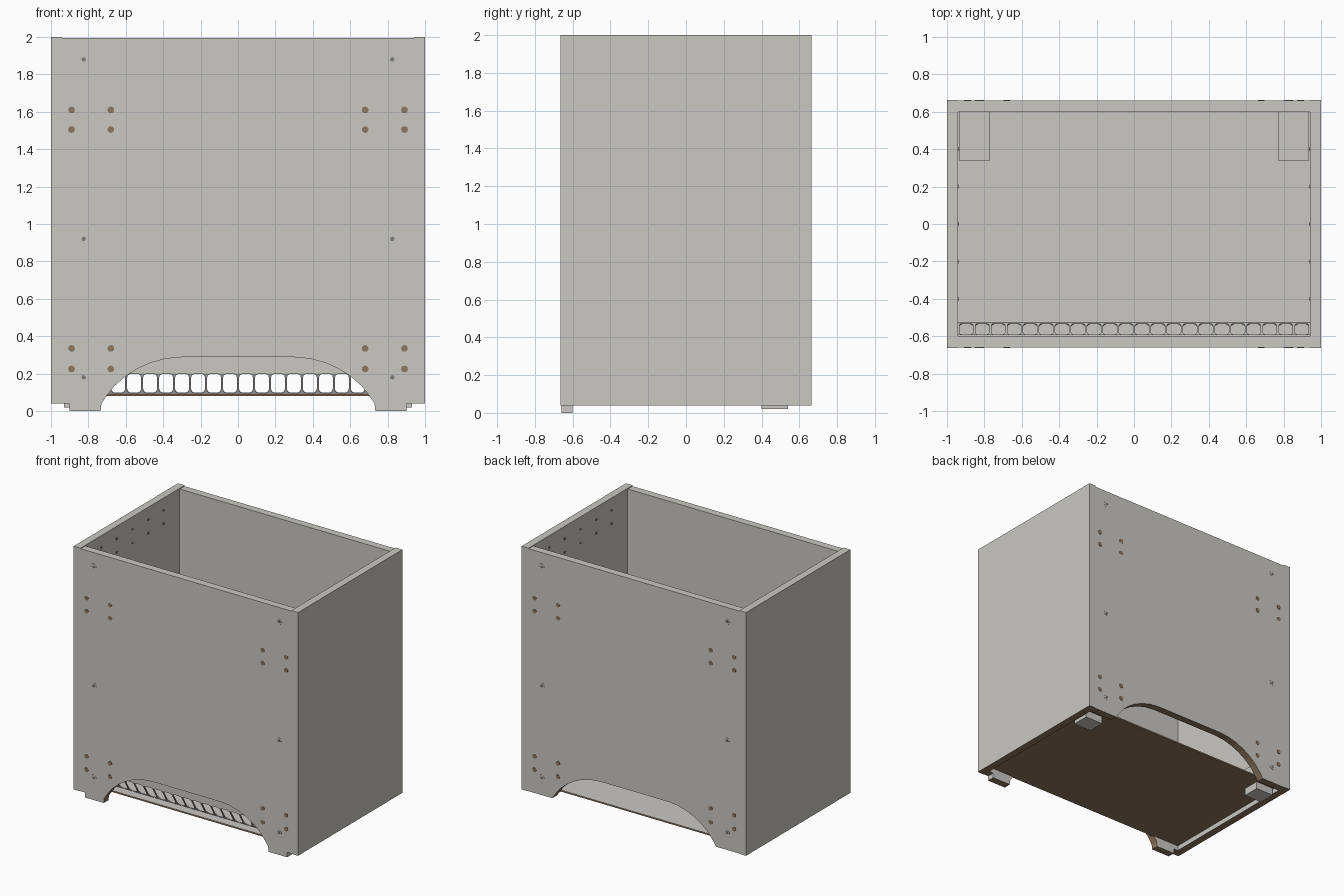
import bpy, bmesh, math
from mathutils import Vector

cube = bpy.data.objects.get("Cube")
if cube:
    bpy.data.objects.remove(cube, do_unlink=True)


def make_mat(name, rgb):
    m = bpy.data.materials.new(name)
    m.use_nodes = True
    m.diffuse_color = (*rgb, 1)
    m.node_tree.nodes["Principled BSDF"].inputs["Base Color"].default_value = (*rgb, 1)
    return m


GREY = make_mat("warm grey laminate", (0.59, 0.58, 0.54))
BROWN = make_mat("bare brown board", (0.27, 0.185, 0.12))
DARK = make_mat("dark screw metal", (0.2, 0.2, 0.19))


def finish(name, bm, mats, rule=None):
    bmesh.ops.recalc_face_normals(bm, faces=bm.faces[:])
    bm.normal_update()
    if rule:
        for f in bm.faces:
            f.material_index = int(rule(f))
    me = bpy.data.meshes.new(name)
    bm.to_mesh(me)
    bm.free()
    for m in mats:
        me.materials.append(m)
    ob = bpy.data.objects.new(name, me)
    bpy.context.collection.objects.link(ob)
    return ob


def underside(f):
    return f.normal.z < -0.05


def cut_edge(f):
    inner = abs(f.calc_center_median().x) < 0.85
    return underside(f) or (inner and abs(f.normal.x) > 0.5)


def box(name, x, y, z, rule=underside):
    bm = bmesh.new()
    bmesh.ops.create_cube(bm, size=1)
    for v in bm.verts:
        v.co = Vector([(a + b) / 2 + c * (b - a) for (a, b), c in zip((x, y, z), v.co)])
    return finish(name, bm, (GREY, BROWN), rule)


def arched_panel(name, half, y0, y1):
    """Mirror a half outline and extrude it through the board thickness."""
    bm = bmesh.new()
    outline = half + [(-x, z) for x, z in reversed(half)]
    face = bm.faces.new([bm.verts.new((x, y0, z)) for x, z in outline])
    ext = bmesh.ops.extrude_face_region(bm, geom=[face])["geom"]
    for v in ext:
        if isinstance(v, bmesh.types.BMVert):
            v.co.y = y1
    return finish(name, bm, (GREY, BROWN), cut_edge)


def discs(name, centres, axis, radius, mat, sides=12, depth=0.004):
    """A set of thin round plates centred on a board surface."""
    bm = bmesh.new()
    turn = Vector(axis).to_track_quat("Z", "Y").to_matrix().to_4x4()
    for c in centres:
        m = turn.copy()
        m.translation = c
        bmesh.ops.create_cone(bm, cap_ends=True, segments=sides, radius1=radius,
                              radius2=radius, depth=depth, matrix=m)
    return finish(name, bm, (mat,))


# Main boards
BASE, TOP = 0.04, 2.0
arch = [(0.73, 0.04), (0.7, 0.085), (0.66, 0.135), (0.6, 0.187), (0.54, 0.225),
        (0.47, 0.257), (0.39, 0.279), (0.3, 0.288)]
edge = [(0.94, TOP - 0.006), (0.94, BASE)]
foot = [(0.9, BASE), (0.9, 0), (0.735, 0)]
arched_panel("front_panel", edge + foot + arch, -0.66, -0.6)
arched_panel("back_panel", edge + arch, 0.6, 0.66)
for side, s in (("left", 1), ("right", -1)):
    box(side + "_side_panel", sorted((s * 0.94, s)), (-0.664, 0.664), (BASE, TOP))
    # Rear corner supports under and above the floor
    box(side + "_corner_support", sorted((s * 0.77, s * 0.935)), (0.34, 0.6), (0.1, 0.25))
    box(side + "_rear_foot", sorted((s * 0.77, s * 0.93)), (0.4, 0.54), (0.02, 0.08),
        rule=lambda f: False)
    # Rows of small holes on the inner side faces
    pins = [(s * 0.939, -0.4 + 0.2 * i, z) for i in range(5) for z in (1.9, 1.79)]
    discs(side + "_shelf_pin_holes", pins, (1, 0, 0), 0.011, DARK, 8)
box("floor_panel", (-0.94, 0.94), (-0.61, 0.6), (0.08, 0.092),
    rule=lambda f: f.normal.z < 0.5)

# Fixing holes and screws on the front and back
for name, y in (("front", -0.66), ("back", 0.66)):
    holes = [(s * x, y, z) for s in (1, -1) for x in (0.68, 0.89)
             for z in (0.225, 0.335, 1.505, 1.61)]
    discs(name + "_fixing_holes", holes, (0, 1, 0), 0.018, BROWN)
    screws = [(s * 0.825, y, z) for s in (1, -1) for z in (0.18, 0.92, 1.88)]
    discs(name + "_screw_rims", screws, (0, 1, 0), 0.024, GREY)
    discs(name + "_screws", screws, (0, 1, 0), 0.012, DARK, 8, 0.007)


# Vent grille: a row of rounded openings in a sloping sheet
def vent_grille(count=22, width=1.88, bar=0.006, radius=0.022):
    bm = bmesh.new()
    bottom, top = Vector((0, -0.53, 0.092)), Vector((0, -0.597, 0.206))
    length = (top - bottom).length
    pitch = width / count

    def place(u, v):
        p = bottom.lerp(top, v / length)
        return bm.verts.new((u, p.y, p.z))

    for i in range(count):
        mid = -width / 2 + (i + 0.5) * pitch
        hu, hv = pitch / 2, length / 2
        hole, rim = [], []
        for k, (su, sv) in enumerate(((1, 1), (-1, 1), (-1, -1), (1, -1))):
            corner = place(mid + su * hu, hv + sv * hv)
            for j in range(5):
                a = math.pi / 2 * (k + j / 4)
                hole.append(place(mid + su * (hu - bar - radius) + radius * math.cos(a),
                                  hv + sv * (hv - bar - radius) + radius * math.sin(a)))
                rim.append(corner)
        for j in range(len(hole)):
            n = (j + 1) % len(hole)
            ring = [hole[j], rim[j], rim[n], hole[n]]
            bm.faces.new(list(dict.fromkeys(ring)))
    bmesh.ops.remove_doubles(bm, verts=bm.verts[:], dist=0.0005)
    ob = finish("vent_grille", bm, (GREY,))
    mod = ob.modifiers.new("thickness", "SOLIDIFY")
    mod.thickness = 0.006
    mod.offset = 0


vent_grille()
box("grille_mount", (-0.94, 0.94), (-0.6, -0.592), (0.2, 0.33), rule=lambda f: False)
